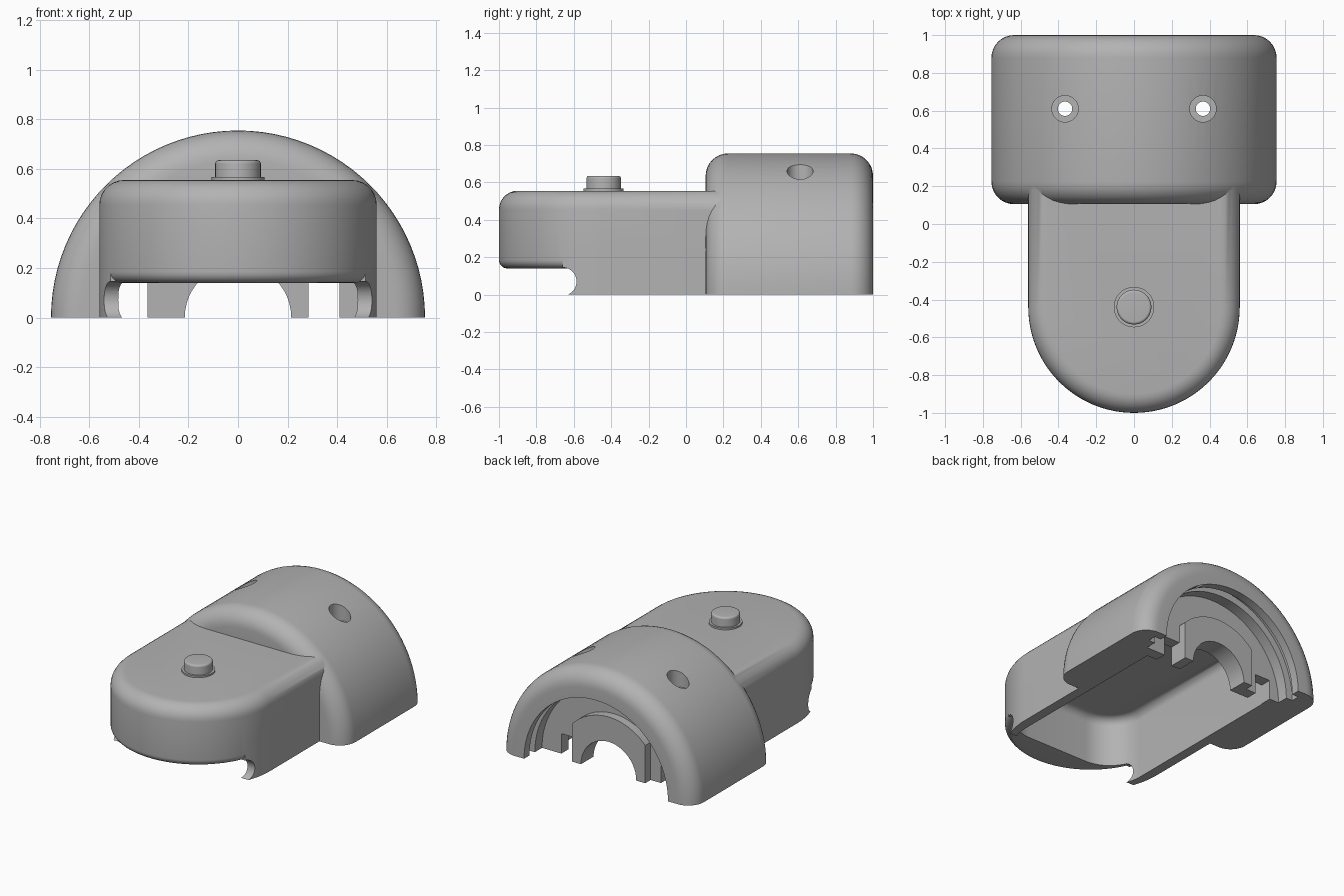
import bpy, bmesh
from math import pi, sin, cos, radians
from mathutils import Vector

old = bpy.data.objects.get("Cube")
if old:
    bpy.data.objects.remove(old, do_unlink=True)

grey = bpy.data.materials.new("mid grey")
grey.use_nodes = True
grey.diffuse_color = (0.45, 0.45, 0.45, 1)
grey.node_tree.nodes["Principled BSDF"].inputs["Base Color"].default_value = (0.45, 0.45, 0.45, 1)


def arc(cx, cy, r, start, end, steps=12):
    angles = [radians(start + (end - start) * i / steps) for i in range(steps + 1)]
    return [(cx + r * cos(a), cy + r * sin(a)) for a in angles]


def finish(name, bm):
    bmesh.ops.recalc_face_normals(bm, faces=bm.faces)
    mesh = bpy.data.meshes.new(name)
    bm.to_mesh(mesh)
    bm.free()
    obj = bpy.data.objects.new(name, mesh)
    bpy.context.collection.objects.link(obj)
    return obj


def prism(name, points, lo, hi, axis="z", bevel_top=0, bevel_bottom=0):
    """Extrude a 2D outline along an axis, optionally rounding its end rims."""
    place = {"x": lambda a, b, t: (t, a, b),
             "y": lambda a, b, t: (a, t, b),
             "z": lambda a, b, t: (a, b, t)}[axis]
    bm = bmesh.new()
    ends = [[bm.verts.new(place(a, b, t)) for a, b in points] for t in (lo, hi)]
    bottom, top = [bm.faces.new(loop) for loop in ends]
    for i in range(len(points)):
        j = (i + 1) % len(points)
        bm.faces.new((ends[0][i], ends[0][j], ends[1][j], ends[1][i]))
    bmesh.ops.recalc_face_normals(bm, faces=bm.faces)
    for face, size in ((top, bevel_top), (bottom, bevel_bottom)):
        if size:
            bmesh.ops.bevel(bm, geom=list(face.edges), offset=size, segments=7,
                            profile=0.5, affect="EDGES")
    return finish(name, bm)


def box(name, x0, x1, y0, y1, z0, z1):
    return prism(name, [(x0, y0), (x1, y0), (x1, y1), (x0, y1)], z0, z1)


def disc(name, cx, cy, r, lo, hi, axis="z", **bevels):
    return prism(name, arc(cx, cy, r, 0, 360, 48)[:-1], lo, hi, axis, **bevels)


def revolve(name, profile):
    """Spin a (radius, y) profile about the y axis."""
    bm = bmesh.new()
    verts = [bm.verts.new((r, y, 0)) for r, y in profile]
    edges = [bm.edges.new(pair) for pair in zip(verts, verts[1:])]
    bmesh.ops.spin(bm, geom=verts + edges, cent=(0, 0, 0), axis=(0, 1, 0),
                   angle=2 * pi, steps=96)
    bmesh.ops.remove_doubles(bm, verts=bm.verts, dist=0.0001)
    return finish(name, bm)


def combine(target, tool, operation="DIFFERENCE"):
    mod = target.modifiers.new("join", "BOOLEAN")
    mod.operation, mod.solver, mod.object = operation, "EXACT", tool
    bpy.context.view_layer.objects.active = target
    bpy.ops.object.modifier_apply(modifier=mod.name)
    bpy.data.objects.remove(tool, do_unlink=True)


def shade(obj):
    obj.data.materials.clear()
    obj.data.materials.append(grey)
    for face in obj.data.polygons:
        face.material_index = 0
    bpy.ops.object.select_all(action="DESELECT")
    obj.select_set(True)
    bpy.context.view_layer.objects.active = obj
    bpy.ops.object.shade_smooth_by_angle(angle=radians(32))


# Rounded half-drum housing
outer = [(0, 0.105)] + arc(0.635, 0.225, 0.12, -90, 0, 8) + arc(0.635, 0.88, 0.12, 0, 90, 8) + [(0, 1)]
body = revolve("housing_and_arm", outer)

# Round-ended arm and the side skirts reaching the ground
stadium = arc(0, -0.44, 0.56, 180, 360, 48) + [(0.56, 0.4), (-0.56, 0.4)]
arm = prism("arm", stadium, 0.14, 0.555, bevel_top=0.1, bevel_bottom=0.045)
skirt = prism("skirt", stadium, -0.05, 0.25)
combine(skirt, box("front_cut", -1, 1, -2, -0.66, -1, 1))
combine(skirt, disc("cove_cut", -0.66, 0.07, 0.075, -1, 1, "x"))
combine(arm, skirt, "UNION")
combine(body, arm, "UNION")

# Stepped bore with a ring groove at the back
combine(body, revolve("bore", [(0, 0.8), (0.56, 0.8), (0.56, 0.88), (0.61, 0.88), (0.61, 0.94),
                               (0.56, 0.94), (0.56, 1.1), (0, 1.1)]))

# Long hollow under the arm and the housing
hollow = arc(0.24, -0.53, 0.25, -90, 0) + [(0.49, 0.72), (-0.49, 0.72)] + arc(-0.24, -0.53, 0.25, 180, 270)
combine(body, prism("hollow", hollow, -0.1, 0.49, bevel_top=0.06))

# Trimmed collar around the shaft opening
collar = disc("collar", 0, 0, 0.39, 0.77, 0.86, "y")
combine(collar, box("trim", -0.285, 0.285, 0, 2, -1, 1), "INTERSECT")
combine(body, collar, "UNION")
combine(body, disc("shaft_hole", 0, 0, 0.215, 0.65, 0.95, "y"))

# Wire slots through the inner wall
for left, right in ((0.285, 0.41), (-0.485, -0.365)):
    combine(body, box("slot", left, right, 0.6, 0.87, -0.1, 0.14))

# Counterbored screw holes
for x in (-0.365, 0.365):
    combine(body, disc("screw_hole", x, 0.61, 0.038, 0.3, 1))
    combine(body, disc("counterbore", x, 0.61, 0.07, 0.57, 1))

# Flat underside
combine(body, box("ground_cut", -2, 2, -2, 2, -2, 0))
shade(body)

# Push button with its low collar
shade(disc("button_collar", 0, -0.44, 0.107, 0.53, 0.567))
shade(disc("button", 0, -0.44, 0.092, 0.5, 0.635, bevel_top=0.014))
